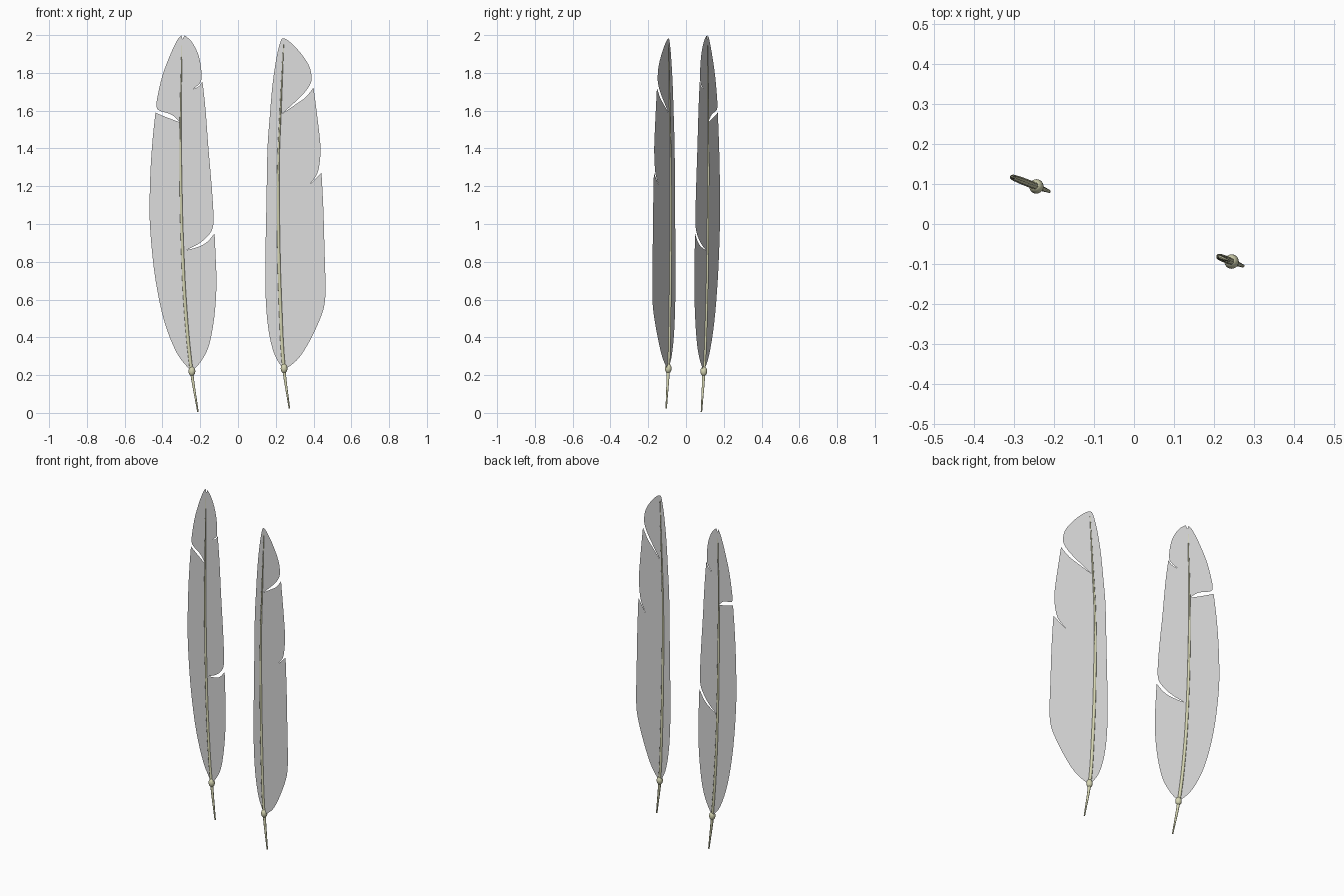
import bpy, bmesh, math
from mathutils import Vector

if "Cube" in bpy.data.objects:
    bpy.data.objects.remove(bpy.data.objects["Cube"])

SLOPE = -0.385  # both feathers lie in one upright plane, y = SLOPE * x


def material(name, rgb):
    m = bpy.data.materials.new(name)
    m.diffuse_color = (*rgb, 1)
    m.use_nodes = True
    m.node_tree.nodes["Principled BSDF"].inputs["Base Color"].default_value = m.diffuse_color
    return m


VANE = material("pale grey vane", (0.72, 0.72, 0.72))
QUILL = material("ivory quill", (0.66, 0.66, 0.44))


def place(x, z):
    return Vector((x, SLOPE * x, z))


def smooth_run(pts, steps=4):
    """Catmull-Rom through one run of points, leaving its ends sharp."""
    p = [pts[0]] + pts + [pts[-1]]
    out = []
    for i in range(1, len(p) - 2):
        a, b, c, d = (Vector(q) for q in p[i - 1:i + 3])
        for s in range(steps):
            t = s / steps
            out.append(0.5 * (2 * b + (c - a) * t + (2 * a - 5 * b + 4 * c - d) * t * t
                              + (3 * b - a - 3 * c + d) * t ** 3))
    return out


def make_vane(name, runs):
    """Flat sheet; every run starts where the previous one ended, at a sharp corner."""
    outline = []
    for i, run in enumerate(runs):
        outline += smooth_run(run + [runs[(i + 1) % len(runs)][0]])
    bm = bmesh.new()
    face = bm.faces.new([bm.verts.new(place(*p)) for p in outline])
    face.normal_update()
    if face.normal.y > 0:
        face.normal_flip()
    bmesh.ops.triangulate(bm, faces=[face])
    me = bpy.data.meshes.new(name)
    bm.to_mesh(me)
    bm.free()
    me.materials.append(VANE)
    bpy.context.collection.objects.link(bpy.data.objects.new(name, me))


def make_shaft(name, pts):
    """Tapered round tube through (x, z, radius) points."""
    cu = bpy.data.curves.new(name, 'CURVE')
    cu.dimensions = '3D'
    cu.bevel_depth = 1.0
    cu.bevel_resolution = 2
    cu.use_fill_caps = True
    cu.resolution_u = 6
    sp = cu.splines.new('BEZIER')
    sp.bezier_points.add(len(pts) - 1)
    for b, (x, z, r) in zip(sp.bezier_points, pts):
        b.co = place(x, z)
        b.radius = r
        b.handle_left_type = b.handle_right_type = 'AUTO'
    cu.materials.append(QUILL)
    ob = bpy.data.objects.new(name, cu)
    bpy.context.collection.objects.link(ob)
    bpy.ops.object.select_all(action='DESELECT')
    ob.select_set(True)
    bpy.context.view_layer.objects.active = ob
    bpy.ops.object.convert(target='MESH')
    bpy.ops.object.shade_smooth_by_angle(angle=math.radians(50))


def make_bead(name, x, z):
    bpy.ops.mesh.primitive_uv_sphere_add(segments=20, ring_count=12, radius=1, location=place(x, z))
    ob = bpy.context.object
    ob.name = name
    ob.scale = (0.018, 0.018, 0.025)
    ob.data.materials.append(QUILL)
    bpy.ops.object.shade_smooth()


# Left feather: outline clockwise from the base, split at barb gaps
make_vane("left_vane", [
    [(-.246, .22), (-.32, .31), (-.389, .48), (-.437, .706), (-.463, .944), (-.468, 1.1),
     (-.463, 1.288), (-.452, 1.447)],
    [(-.437, 1.59), (-.389, 1.569)],
    [(-.304, 1.537), (-.352, 1.579), (-.415, 1.6), (-.431, 1.622), (-.426, 1.675),
     (-.4, 1.786), (-.357, 1.9), (-.32, 1.976)],
    [(-.299, 1.999)],
    [(-.294, 1.976)],
    [(-.283, 1.999), (-.246, 1.966), (-.214, 1.907), (-.198, 1.844), (-.193, 1.775), (-.204, 1.743)],
    [(-.241, 1.712), (-.209, 1.728)],
    [(-.188, 1.754), (-.172, 1.606), (-.156, 1.394), (-.14, 1.209), (-.13, 1.05),
     (-.135, .976), (-.167, .929), (-.214, .892)],
    [(-.278, .86), (-.204, .881), (-.161, .907)],
    [(-.124, .95), (-.119, .839), (-.114, .706), (-.119, .574), (-.135, .442), (-.161, .336),
     (-.204, .262)],
])
make_shaft("left_shaft", [(-.212, .005, .004), (-.246, .22, .009), (-.278, .55, .009),
                          (-.294, .865, .008), (-.303, 1.235, .007), (-.304, 1.55, .005),
                          (-.297, 1.945, .002)])
make_bead("left_bead", -.244, .22)

# Right feather
make_vane("right_vane", [
    [(.241, .23), (.193, .31), (.161, .442), (.146, .627), (.146, .865), (.151, 1.13),
     (.156, 1.394), (.167, 1.553), (.183, 1.738), (.204, 1.881), (.225, 1.966), (.241, 1.982),
     (.272, 1.966), (.325, 1.913), (.373, 1.844), (.389, 1.786), (.384, 1.743), (.352, 1.696),
     (.299, 1.643)],
    [(.235, 1.585), (.304, 1.632), (.357, 1.67)],
    [(.4, 1.722), (.415, 1.606), (.431, 1.474), (.437, 1.394), (.431, 1.315), (.415, 1.257)],
    [(.373, 1.204), (.405, 1.235)],
    [(.442, 1.272), (.452, 1.077), (.458, .865), (.463, .68), (.458, .574), (.431, .489),
     (.378, .378), (.325, .294), (.272, .246)],
])
make_shaft("right_shaft", [(.272, .024, .004), (.243, .235, .009), (.225, .55, .009),
                           (.214, .97, .008), (.214, 1.34, .006), (.225, 1.6, .005),
                           (.241, 1.95, .002)])
make_bead("right_bead", .244, .235)
